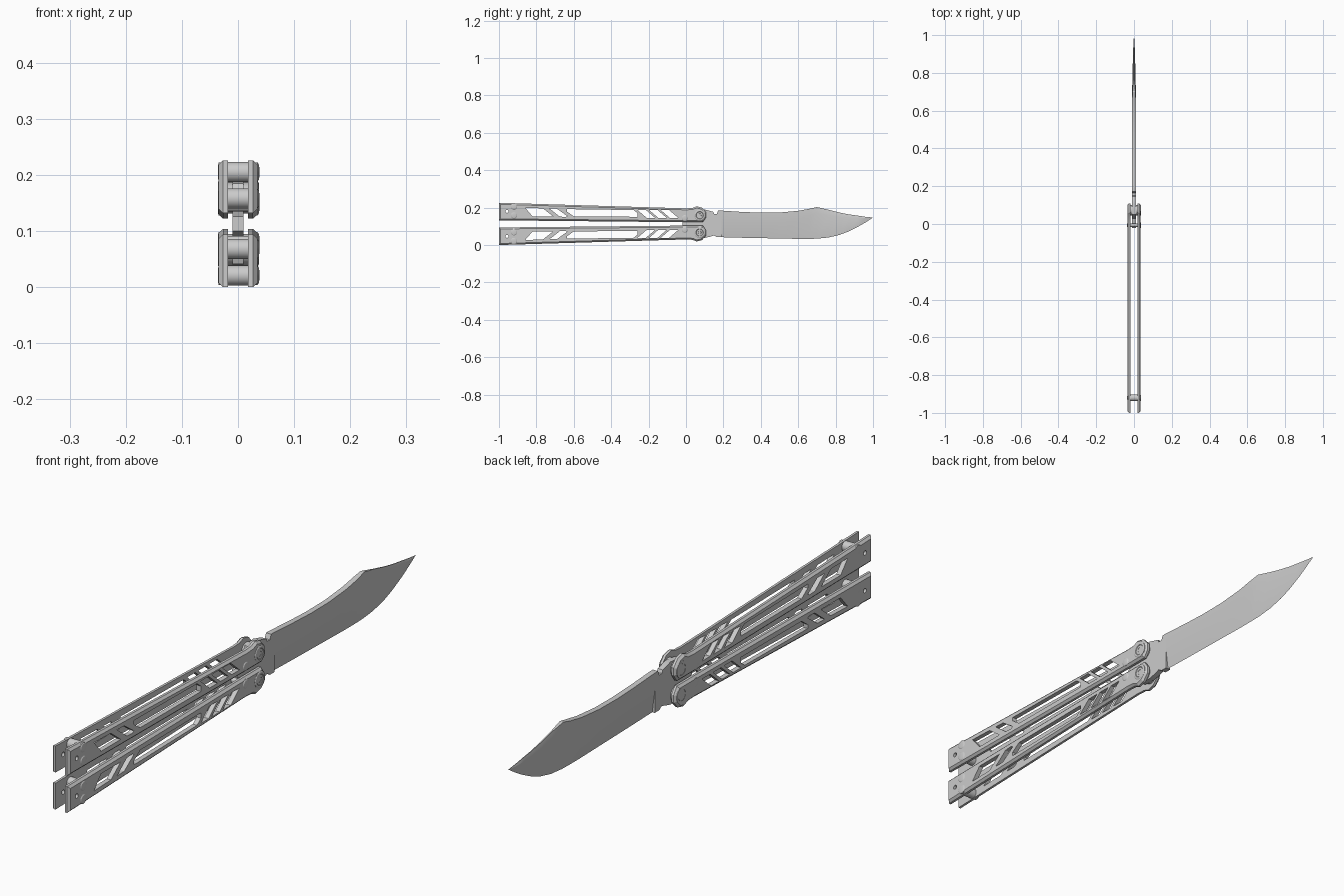
import bpy, bmesh
from math import cos, sin, pi

cube = bpy.data.objects.get("Cube")
if cube:
    bpy.data.objects.remove(cube)

HEIGHT = 0.226              # the two handles mirror about half this height
INNER, OUTER = 0.018, 0.035  # handle scale faces, from the centre plane
TANG = 0.01                 # half thickness of the tang

steel = bpy.data.materials.new("satin_steel")
steel.use_nodes = True
colour = (0.6, 0.6, 0.6, 1)
steel.diffuse_color = colour
steel.node_tree.nodes["Principled BSDF"].inputs["Base Color"].default_value = colour
parts = []


def finish(bm, name):
    bmesh.ops.recalc_face_normals(bm, faces=bm.faces)
    mesh = bpy.data.meshes.new(name)
    bm.to_mesh(mesh)
    bm.free()
    mesh.materials.append(steel)
    ob = bpy.data.objects.new(name, mesh)
    bpy.context.collection.objects.link(ob)
    parts.append(ob)
    return ob


def prism(bm, outline, x0, x1):
    """Extrude a (y, z) outline from x0 to x1."""
    rings = [[bm.verts.new((x, y, z)) for y, z in outline] for x in (x0, x1)]
    bm.faces.new(rings[0])
    bm.faces.new(rings[1])
    n = len(outline)
    for i in range(n):
        j = (i + 1) % n
        bm.faces.new((rings[0][i], rings[0][j], rings[1][j], rings[1][i]))
    return rings


def circle(y, z, r, n=24):
    return [(y + r * cos(2 * pi * i / n), z + r * sin(2 * pi * i / n)) for i in range(n)]


def turned(name, y, z, steps):
    """Closed turned part along x from (x, radius) steps."""
    bm = bmesh.new()
    rings = [[bm.verts.new((x, b, c)) for b, c in circle(y, z, r)] for x, r in steps]
    bm.faces.new(rings[0])
    bm.faces.new(rings[-1])
    for a, b in zip(rings, rings[1:]):
        for i in range(len(a)):
            j = (i + 1) % len(a)
            bm.faces.new((a[i], a[j], b[j], b[i]))
    return finish(bm, name)


# Handle outline and its windows, for the upper handle
scale_outline = [(-1, .226), (0, .196), (.035, .198), (.057, .207), (.085, .2),
                 (.108, .175), (.108, .148), (.09, .122), (0, .122), (-1, .132)]
windows = [
    [(-.86, .199), (-.765, .196), (-.71, .153), (-.82, .153)],
    [(-.73, .195), (-.69, .194), (-.635, .155), (-.645, .15), (-.675, .152)],
    [(-.635, .192), (-.28, .187), (-.258, .17), (-.258, .151), (-.6, .153), (-.635, .178)],
    circle(-.957, .18, .008, 16),
]
for s in (-.26, -.198, -.136):
    windows.append([(s, .188), (s + .045, .188), (s + .095, .145), (s + .05, .145)])


def handle_scale(name, side, place):
    bm = bmesh.new()
    rings = prism(bm, [(y, place(z)) for y, z in scale_outline], side * INNER, side * OUTER)
    outer = set(rings[1])
    rim = [e for e in bm.edges if all(v in outer for v in e.verts)]
    bmesh.ops.recalc_face_normals(bm, faces=bm.faces)
    bmesh.ops.bevel(bm, geom=rim, offset=.008, segments=1, profile=.5, affect='EDGES')
    ob = finish(bm, name)

    bm = bmesh.new()
    for w in windows:
        prism(bm, [(y, place(z)) for y, z in w], side * .01, side * .05)
    cutter = finish(bm, "window_cutter")
    parts.remove(cutter)
    cutter.hide_render = True
    mod = ob.modifiers.new("windows", 'BOOLEAN')
    mod.operation = 'DIFFERENCE'
    mod.solver = 'EXACT'
    mod.object = cutter
    dg = bpy.context.evaluated_depsgraph_get()
    cut_mesh = bpy.data.meshes.new_from_object(ob.evaluated_get(dg))
    ob.modifiers.clear()
    ob.data = cut_mesh
    bpy.data.objects.remove(cutter)


# Two handles, each with two scales, spacers, pivot and screws
for level, place in (("upper", lambda z: z), ("lower", lambda z: HEIGHT - z)):
    for side, tag in ((1, "left"), (-1, "right")):
        handle_scale(f"{level}_{tag}_scale", side, place)
        rise = OUTER + (.003 if side > 0 else .001)
        # Pivot collar with a raised centre
        turned(f"{level}_{tag}_pivot", .073, place(.159),
               [(side * x, r) for x, r in ((.03, .029), (OUTER + .0005, .029),
                (rise - .0005, .026), (rise - .0005, .02), (rise - .002, .018),
                (rise - .002, .009), (rise - .004, .008))])
        # Washer between scale and tang
        turned(f"{level}_{tag}_washer", .073, place(.159),
               [(side * TANG, .028), (side * (INNER + .001), .028)])
        # Domed screw heads
        for i, (y, z, r) in enumerate(((-.92, .205, .017), (-.92, .158, .017),
                                       (-.006, .144, .016))):
            turned(f"{level}_{tag}_screw_{i}", y, place(z),
                   [(side * x, q) for x, q in ((.03, r), (OUTER, r),
                    (rise - .0008, r * .8), (rise, r * .5))])
    # Spacers joining the scales
    for i, z in enumerate((.205, .158)):
        turned(f"{level}_spacer_{i}", -.92, place(z), [(-.019, .018), (.019, .018)])
    turned(f"{level}_stop_pin", -.006, place(.144), [(-.019, .009), (.019, .009)])

# Tang with thumb notches
bm = bmesh.new()
prism(bm, [(-.02, .1), (-.02, .126), (.03, .135), (.05, .185), (.1, .19), (.13, .182),
           (.145, .178), (.15, .167), (.165, .167), (.172, .184), (.19, .184),
           (.19, .042), (.165, .042), (.15, .052), (.13, .045), (.1, .038),
           (.05, .041), (.03, .091)], -TANG, TANG)
finish(bm, "tang")

# Blade: stations of (y, spine height, edge height)
stations = [(.19, .184, .042), (.3, .177, .039), (.4, .173, .037), (.5, .174, .035),
            (.6, .183, .033), (.66, .194, .033), (.7, .203, .034), (.76, .189, .04),
            (.82, .174, .054), (.87, .164, .073), (.92, .157, .098), (.96, .151, .121),
            (1, .147, .147)]
bm = bmesh.new()
rings = []
for y, spine, edge in stations:
    lift = .55 + .25 * min(1, max(0, (y - .4) / .3))
    mid = edge + (spine - edge) * lift
    thick = TANG * min(1, (1 - y) / .3) ** .6
    top = thick * (1 - .75 * min(1, max(0, (y - .66) / .1)))
    rings.append([bm.verts.new((x, y, z)) for x, z in
                  ((0, edge), (thick, mid), (top, spine), (-top, spine), (-thick, mid))])
bm.faces.new(rings[0])
for a, b in zip(rings, rings[1:]):
    for i in range(len(a)):
        j = (i + 1) % len(a)
        bm.faces.new((a[i], a[j], b[j], b[i]))
bmesh.ops.remove_doubles(bm, verts=bm.verts, dist=.00001)
finish(bm, "blade")

# Smooth the turned parts and blade while keeping hard edges
bpy.ops.object.select_all(action='DESELECT')
for ob in parts:
    ob.select_set(True)
bpy.context.view_layer.objects.active = parts[0]
bpy.ops.object.shade_smooth_by_angle(angle=.4)
